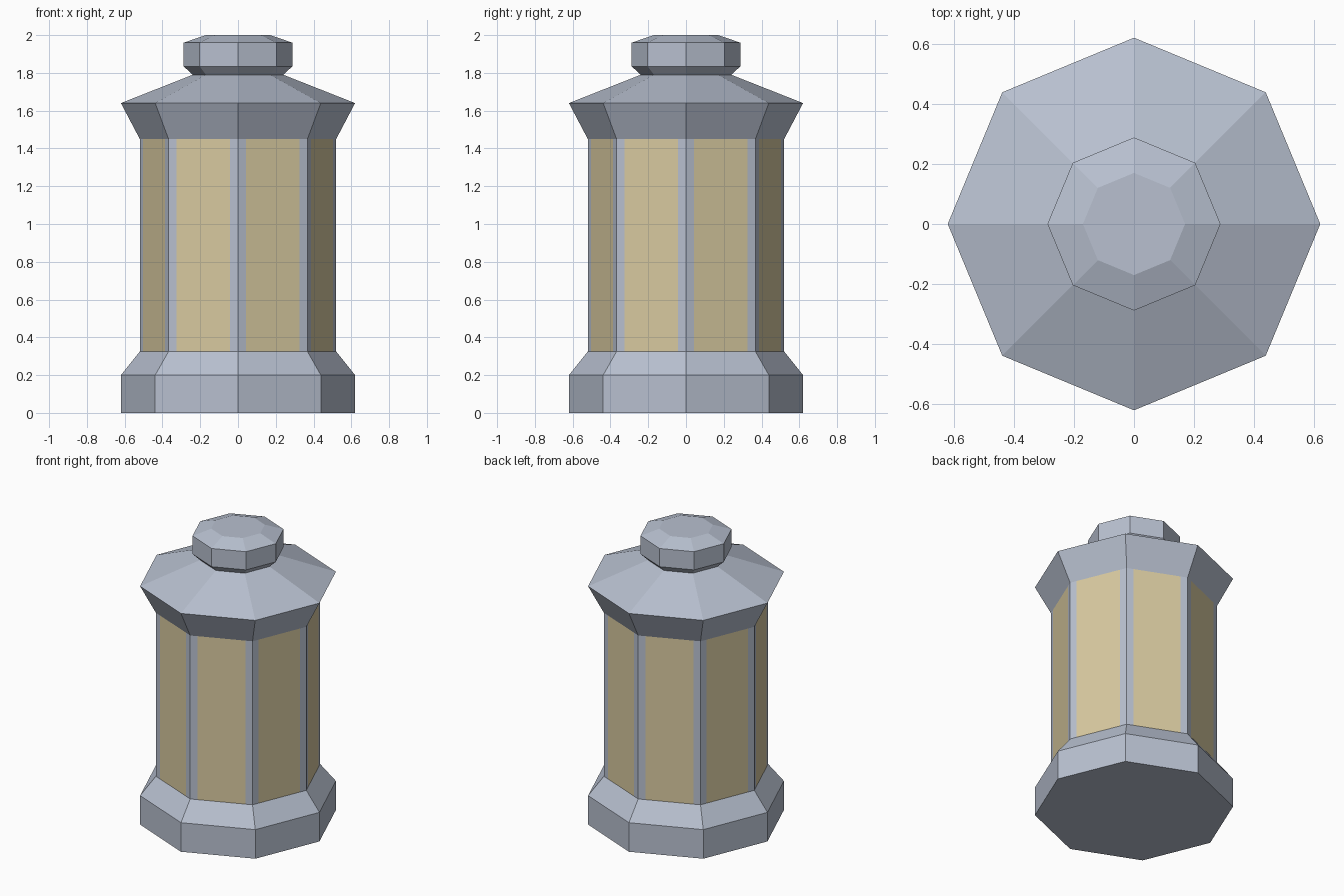
import bpy, bmesh
from math import cos, sin, pi
from mathutils import Vector

SIDES = 8
PILLAR = 0.115  # share of each side taken by a pillar strip

cube = bpy.data.objects.get("Cube")
if cube:
    bpy.data.objects.remove(cube, do_unlink=True)


def material(name, color):
    mat = bpy.data.materials.new(name)
    mat.use_nodes = True
    mat.diffuse_color = color
    mat.node_tree.nodes["Principled BSDF"].inputs["Base Color"].default_value = color
    return mat


metal = material("blue grey metal", (0.48, 0.53, 0.63, 1))
glass = material("warm glass", (0.69, 0.59, 0.35, 1))


def ring(radius, z, strips):
    """Octagon points, with extra points along each side where it has strips."""
    corners = [Vector((radius * cos(2 * pi * i / SIDES),
                       radius * sin(2 * pi * i / SIDES), z)) for i in range(SIDES)]
    stops = (0, PILLAR, 1 - PILLAR) if strips else (0,)
    return [a.lerp(corners[(i + 1) % SIDES], t)
            for i, a in enumerate(corners) for t in stops]


def turned_part(name, profile, strips=False, bottom=False, top=False):
    """Sweep a (radius, z) profile around the octagon."""
    bm = bmesh.new()
    rings = [[bm.verts.new(p) for p in ring(r, z, strips)] for r, z in profile]
    for low, high in zip(rings, rings[1:]):
        n = len(low)
        for i in range(n):
            j = (i + 1) % n
            face = bm.faces.new((low[i], low[j], high[j], high[i]))
            # The middle strip of each side is the pane
            face.material_index = 1 if strips and i % 3 == 1 else 0
    if bottom:
        bm.faces.new(rings[0][::-1])
    if top:
        bm.faces.new(rings[-1])
    mesh = bpy.data.meshes.new(name)
    bm.to_mesh(mesh)
    bm.free()
    mesh.materials.append(metal)
    if strips:
        mesh.materials.append(glass)
    obj = bpy.data.objects.new(name, mesh)
    bpy.context.scene.collection.objects.link(obj)
    return obj


# Plinth with sloped shoulder
turned_part("base", [(0.62, 0), (0.62, 0.2), (0.52, 0.325)], bottom=True)
# Pillars and panes
turned_part("window_body", [(0.52, 0.325), (0.52, 1.45)], strips=True)
# Flared eave and roof
turned_part("roof", [(0.52, 1.45), (0.62, 1.64), (0.24, 1.79)])
# Cap on the roof
turned_part("top_knob", [(0.24, 1.79), (0.288, 1.835), (0.288, 1.96), (0.17, 2.0)], top=True)
